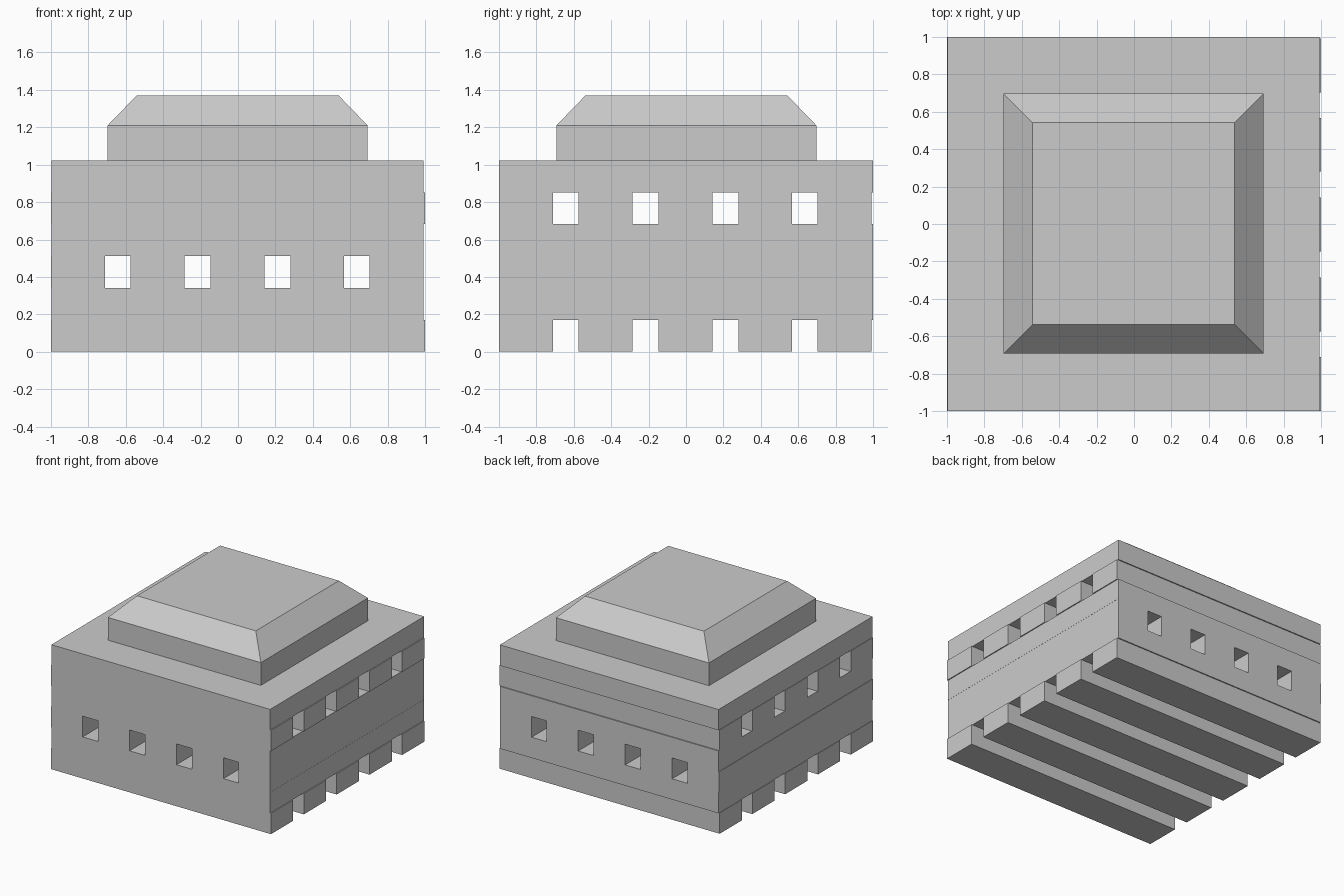
import bpy, bmesh

if "Cube" in bpy.data.objects:
    bpy.data.objects.remove(bpy.data.objects["Cube"])

LAYER = 0.1705            # height of one course of timber
STARTS = (-1.0, -0.574, -0.147, 0.28, 0.703)
BEAM = 0.288


def finish(name, bm):
    bmesh.ops.recalc_face_normals(bm, faces=bm.faces)
    mesh = bpy.data.meshes.new(name)
    bm.to_mesh(mesh)
    bm.free()
    obj = bpy.data.objects.new(name, mesh)
    bpy.context.collection.objects.link(obj)
    return obj


def box(name, lo, hi):
    bm = bmesh.new()
    bmesh.ops.create_cube(bm, size=1)
    for v in bm.verts:
        v.co = [(a + b) / 2 + c * (b - a) for a, b, c in zip(lo, hi, v.co)]
    return finish(name, bm)


def beam_course(name, level, axis):
    """Five spaced beams running along the given axis."""
    z0, z1 = level * LAYER, (level + 1) * LAYER
    for i, s in enumerate(STARTS):
        if axis == "x":
            lo, hi = (-1, s, z0), (1, s + BEAM, z1)
        else:
            lo, hi = (s, -1, z0), (s + BEAM, 1, z1)
        box(f"{name}_{i + 1}", lo, hi)


# Spaced beam courses, alternating direction
beam_course("bottom_beam", 0, "x")
beam_course("middle_beam", 2, "y")
beam_course("upper_beam", 4, "x")

# Closed decks between the beam courses
for name, level in (("lower_deck", 1), ("middle_deck", 3), ("top_deck", 5)):
    box(name, (-0.996, -1, level * LAYER), (0.992, 1, (level + 1) * LAYER))

# Cap block with a sloped rim: three square rings from bottom to top
bm = bmesh.new()
rings = []
for h, z in ((0.695, 6 * LAYER), (0.695, 1.21), (0.54, 1.37)):
    rings.append([bm.verts.new((x * h - 0.002, y * h + 0.002, z))
                  for x, y in ((-1, -1), (1, -1), (1, 1), (-1, 1))])
for a, b in zip(rings, rings[1:]):
    for i in range(4):
        j = (i + 1) % 4
        bm.faces.new((a[i], a[j], b[j], b[i]))
bm.faces.new(rings[0])
bm.faces.new(rings[-1])
finish("cap_block", bm)
